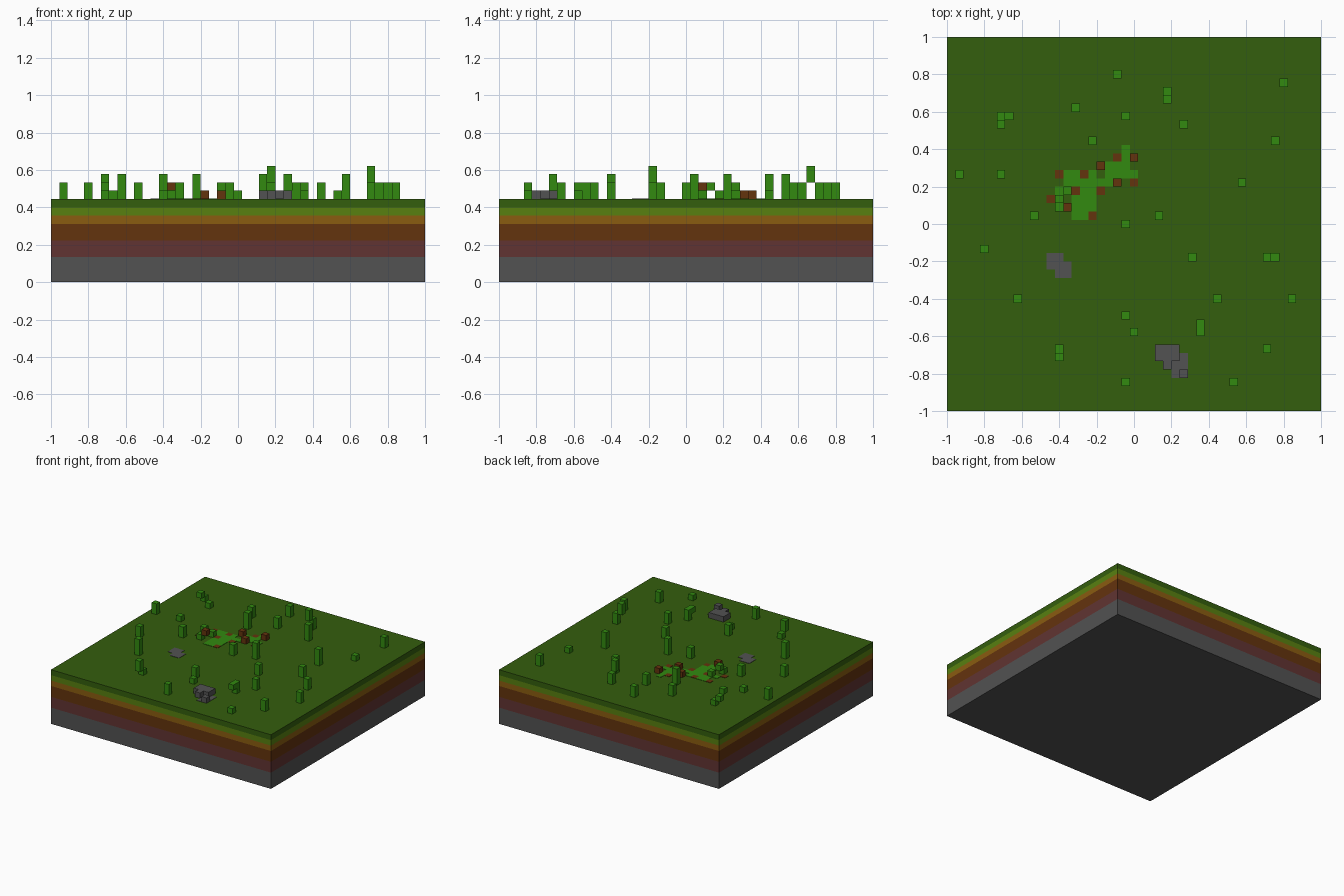
import bpy
import bmesh
from mathutils import Matrix, Vector

if "Cube" in bpy.data.objects:
    bpy.data.objects.remove(bpy.data.objects["Cube"], do_unlink=True)

CELL = 2 / 45          # one block
GROUND = 10            # ground height in blocks
PLATE = 0.06           # painted plate thickness in blocks


def material(name, r, g, b):
    mat = bpy.data.materials.new(name)
    mat.use_nodes = True
    mat.diffuse_color = (r, g, b, 1)
    mat.node_tree.nodes["Principled BSDF"].inputs["Base Color"].default_value = (r, g, b, 1)
    return mat


stone = material("stone grey", .084, .084, .084)
clay = material("clay red", .12, .034, .032)
soil = material("soil brown", .127, .033, .004)
ochre = material("ochre", .254, .107, .005)
lime = material("lime green", .098, .216, .005)
turf = material("turf green", .034, .112, .004)
leaf = material("leaf green", .032, .254, .005)


def block(bm, i, j, low, high, width=1):
    """Add a box centred on cell (i, j) between two heights, in blocks."""
    centre = Vector((i, j, (low + high) / 2)) * CELL
    size = Vector((width, width, high - low)) * CELL
    bmesh.ops.create_cube(bm, size=1, matrix=Matrix.Translation(centre) @ Matrix.Diagonal(size.to_4d()))


def build(name, mat, blocks):
    bm = bmesh.new()
    for args in blocks:
        block(bm, *args)
    mesh = bpy.data.meshes.new(name)
    bm.to_mesh(mesh)
    bm.free()
    mesh.materials.append(mat)
    obj = bpy.data.objects.new(name, mesh)
    bpy.context.collection.objects.link(obj)


def raised(cells):
    """Cells (i, j, bottom, top) measured from the ground."""
    return [(i, j, GROUND + a, GROUND + b) for i, j, a, b in cells]


def painted(rows, key, left, top):
    """Thin plates for every key letter in a map drawn row by row."""
    return [(left + c, top - r, GROUND, GROUND + PLATE)
            for r, row in enumerate(rows) for c, ch in enumerate(row) if ch == key]


# Ground strata, bottom to top
height = 0
for name, mat, thick in (("bedrock", stone, 3), ("clay_layer", clay, 2), ("soil_layer", soil, 2),
                         ("ochre_layer", ochre, 1), ("lime_layer", lime, 1), ("turf_layer", turf, 1)):
    build(name, mat, [(0, 0, height, height + thick, 45)])
    height += thick

# Straight grass stalks grouped by height
stalks = {
    1: [(17, 10), (-16, 6), (12, -19), (0, -13)],
    2: [(-2, 18), (18, 17), (-7, 14), (-1, 13), (-21, 6), (-12, 1), (-1, 0), (-18, -3), (7, -4),
        (10, -9), (19, -9), (-1, -11), (16, -15), (-1, -19)],
    3: [(6, 12), (-5, 10), (13, 5), (3, 1), (-14, -9)],
}
build("grass_stalks", leaf, raised([(i, j, 0, h) for h, spots in stalks.items() for i, j in spots]))

# Stalks that step sideways as they rise
build("bent_stalks", leaf, raised([
    (4, 16, 0, 2), (4, 15, 2, 4),
    (17, -4, 0, 2), (16, -4, 2, 4),
    (-15, 13, 0, 1), (-16, 13, 1, 2), (-16, 12, 2, 3),
    (-9, -15, 0, 1), (-9, -16, 1, 3),
    (8, -12, 0, 2), (8, -13, 1, 2),
]))

# Leaf litter patch: flat cells and a few raised ones
patch = [
    ".........g.",
    "........bg.",
    ".......ggg.",
    ".bggbg.gggg",
    "..gggggg..b",
    ".ggbggb....",
    "b..ggg.....",
    "...ggg.....",
    "...ggb.....",
]
build("leaf_patch", leaf, painted(patch, "g", -10, 9))
build("twig_patch", soil, painted(patch, "b", -10, 9))
build("raised_leaves", leaf, raised([(-9, 2, 0, 1), (-9, 3, 1, 2), (-8, 4, 0, 1)]))
build("raised_twigs", soil, raised([(0, 8, 0, 1), (-4, 7, 0, 1), (-2, 5, 0, 1), (-8, 2, 1, 2)]))

# Boulder with raised and flush stones, and a flush stone patch
boulder = ["rrr.", "rrrf", ".rff", "..fr"]
build("boulder", stone, [(i, j, GROUND, GROUND + 1) for i, j, *_ in painted(boulder, "r", 3, -15)])
build("boulder_base", stone, painted(boulder, "f", 3, -15))
build("stone_patch", stone, painted(["ff.", "fff", ".ff"], "f", -10, -4))
